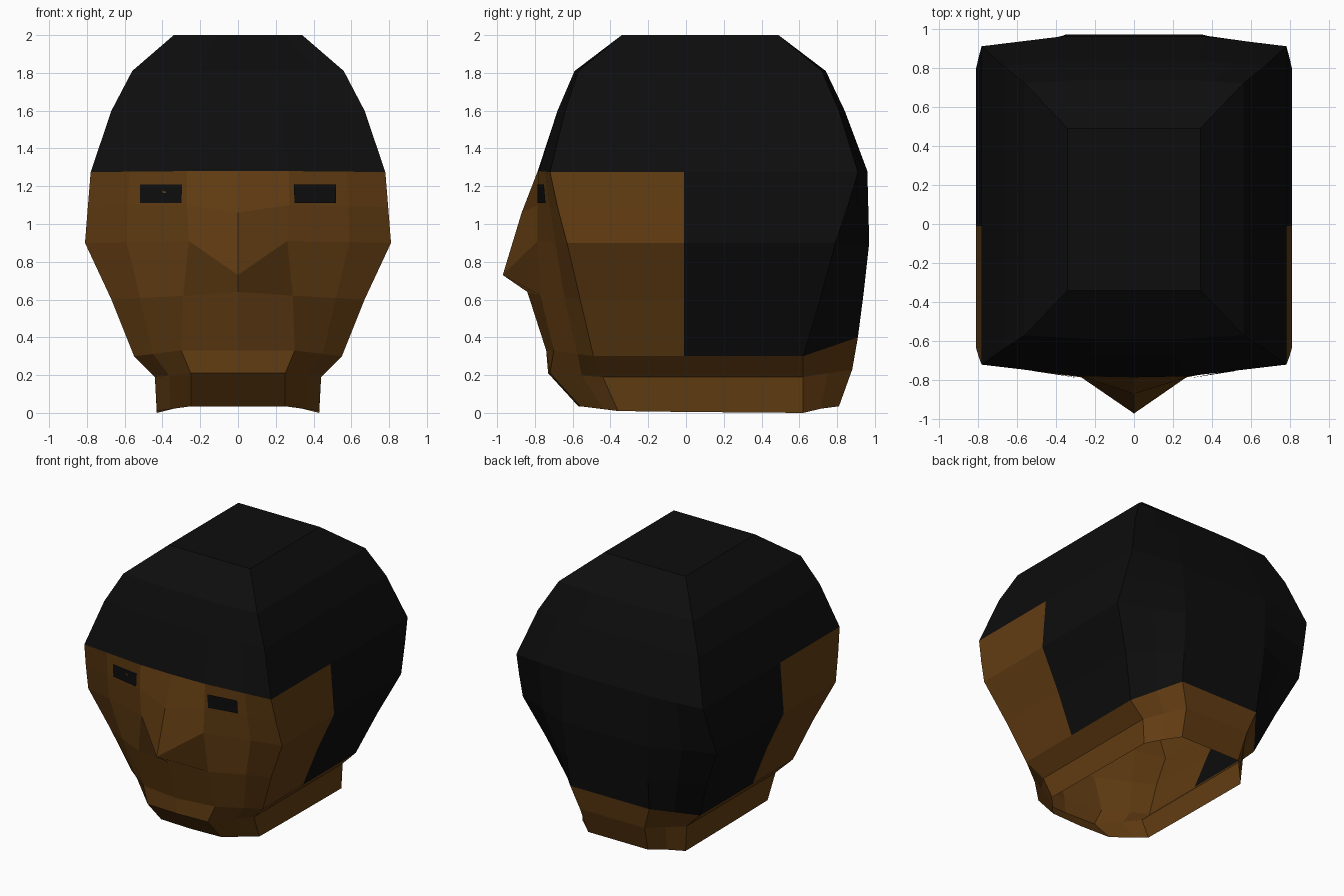
import bpy
from mathutils import Vector as V

if "Cube" in bpy.data.objects:
    bpy.data.objects.remove(bpy.data.objects["Cube"])


def material(name, rgb):
    m = bpy.data.materials.new(name)
    m.diffuse_color = (*rgb, 1)
    m.use_nodes = True
    m.node_tree.nodes["Principled BSDF"].inputs["Base Color"].default_value = m.diffuse_color
    return m


SKIN = material("skin_brown", (0.12, 0.045, 0.006))
BLACK = material("hair_black", (0.004, 0.004, 0.004))


def add_object(name, verts, faces, mat):
    used = sorted({i for f in faces for i in f})
    remap = {old: new for new, old in enumerate(used)}
    me = bpy.data.meshes.new(name)
    me.from_pydata([verts[i] for i in used], [],
                   [[remap[i] for i in f] for f in faces])
    me.materials.append(mat)
    ob = bpy.data.objects.new(name, me)
    bpy.context.collection.objects.link(ob)
    return ob


def ring(centre, cheek, corner, back_y, nape):
    """Full 16-point ring, from the front middle round +x to the back, then mirrored."""
    c1, c3, c7 = V(cheek), V(corner), V(nape)
    c5 = V((c3.x, back_y, c3.z))
    c4 = V((c3.x, -0.01, c3.z))
    half = [V((0, *centre)), c1, c1.lerp(c3, 0.6), c3, c4, c5,
            c5.lerp(c7, 0.5), c7, V((0, c7.y, c7.z))]
    return half + [V((-p.x, p.y, p.z)) for p in half[7:0:-1]]


def crown_ring(z, x, front, front_corner, back_corner, back):
    return ring((front, z), (x * 0.35, front, z), (x, front_corner, z),
                back_corner, (x * 0.47, back, z))


rings = [
    # crown
    crown_ring(2.00, 0.34, -0.34, -0.34, 0.49, 0.49),
    crown_ring(1.81, 0.56, -0.59, -0.57, 0.72, 0.74),
    crown_ring(1.60, 0.67, -0.68, -0.64, 0.81, 0.84),
    # brow, nose bridge, nose tip, lip
    ring((-.785, 1.28), (.27, -.78, 1.28), (.78, -.72, 1.275), .91, (.37, .96, 1.28)),
    ring((-.87, 1.06), (.27, -.785, 1.10), (.795, -.68, 1.09), .855, (.36, .965, 1.09)),
    ring((-.97, 0.73), (.26, -.785, 0.91), (.81, -.63, 0.90), .79, (.35, .97, 0.90)),
    ring((-.84, 0.64), (.29, -.77, 0.62), (.67, -.56, 0.60), .71, (.34, .94, 0.63)),
    # jaw, chin, open neck rim
    ring((-.74, 0.33), (.30, -.70, 0.33), (.55, -.49, 0.30), .62, (.33, .91, 0.40)),
    ring((-.73, 0.21), (.25, -.72, 0.21), (.44, -.44, 0.19), .62, (.27, .88, 0.23)),
    ring((-.57, 0.035), (.25, -.56, 0.035), (.43, -.36, 0.01), .62, (.25, .81, 0.035)),
]
rings[-1][4].z = 0.005
rings[-1][5].z = rings[-1][11].z = 0.0
rings[-1][12].z = 0.005

N = 16
verts = [p for r in rings for p in r]
hair, skin = [list(range(N))], []
for r in range(len(rings) - 1):
    for c in range(N):
        d = (c + 1) % N
        face = [r * N + c, (r + 1) * N + c, (r + 1) * N + d, r * N + d]
        is_hair = r < 3 or (r < 7 and 4 <= c < 12)
        (hair if is_hair else skin).append(face)

# head and hair shells
add_object("head", verts, skin, SKIN)
add_object("hair", verts, hair, BLACK)

# eyes: small flat panels lying on the face below the brow
top_in, top_out = rings[3][1], rings[3][2]
low_in, low_out = rings[4][1], rings[4][2]


def on_face(x, z):
    t = (z - low_in.z) / (top_in.z - low_in.z)
    a, b = low_in.lerp(top_in, t), low_out.lerp(top_out, t)
    y = a.y + (b.y - a.y) * (x - a.x) / (b.x - a.x)
    return V((x, y - 0.008, z))


eye = [on_face(*p) for p in ((.30, 1.11), (.52, 1.11), (.52, 1.21), (.295, 1.21))]
add_object("right_eye", eye, [[0, 1, 2, 3]], BLACK)
add_object("left_eye", [V((-p.x, p.y, p.z)) for p in eye], [[3, 2, 1, 0]], BLACK)
